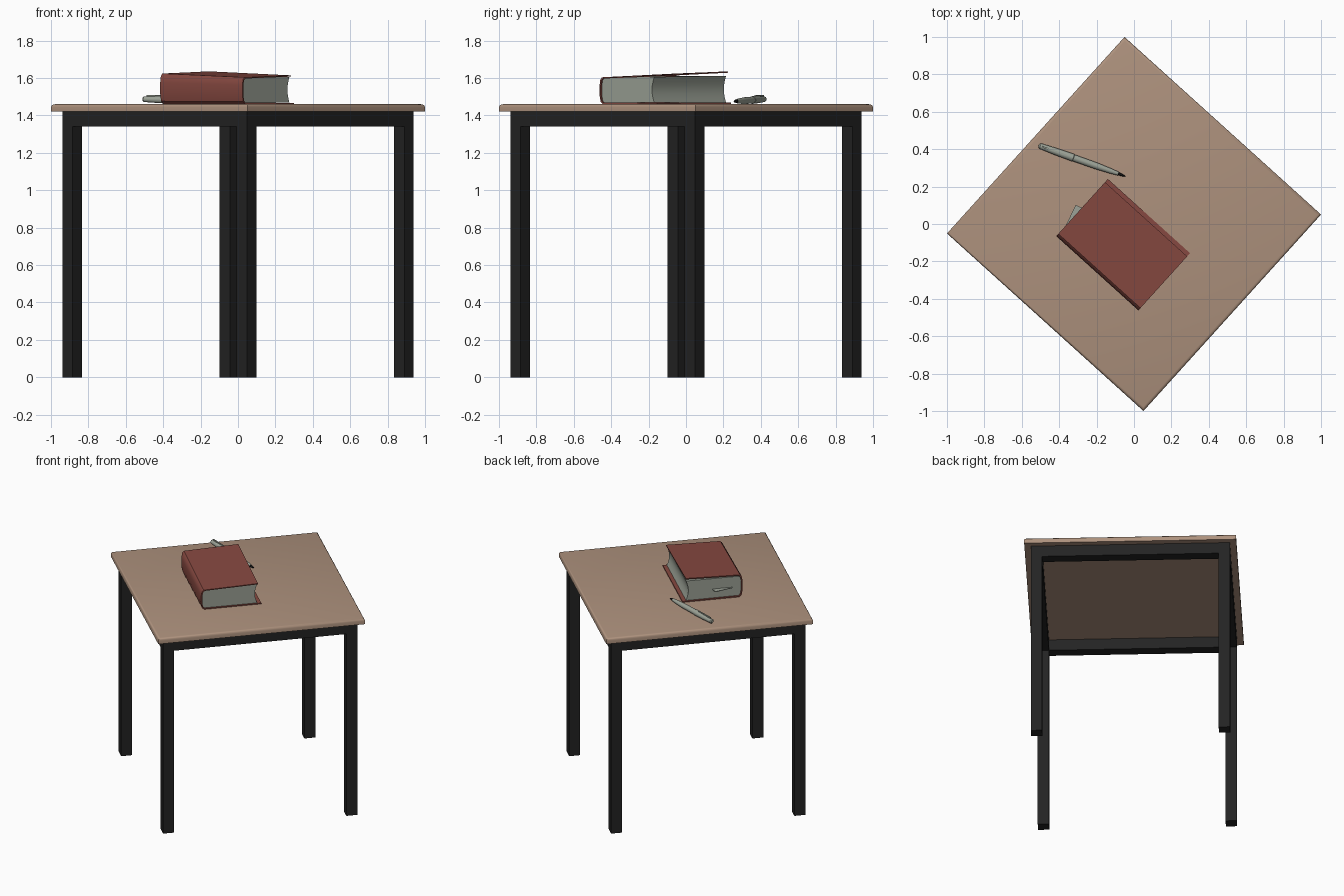
import bpy, bmesh, math
from mathutils import Matrix, Vector

if "Cube" in bpy.data.objects:
    bpy.data.objects.remove(bpy.data.objects["Cube"])

# The table and the book share one turn about z
TURN = Matrix.Rotation(math.radians(-42.1), 4, 'Z')


def material(name, rgb):
    m = bpy.data.materials.new(name)
    m.use_nodes = True
    m.diffuse_color = (*rgb, 1)
    bsdf = next(n for n in m.node_tree.nodes if n.type == 'BSDF_PRINCIPLED')
    bsdf.inputs["Base Color"].default_value = (*rgb, 1)
    return m


WOOD = material("tan wood", (0.42, 0.285, 0.205))
METAL = material("black metal", (0.017, 0.017, 0.017))
COVER = material("red cloth", (0.24, 0.066, 0.052))
PAPER = material("grey paper", (0.335, 0.365, 0.31))
INK = material("pen tip black", (0.008, 0.008, 0.008))


def finish(name, bm, mats, matrix=TURN, smooth=False):
    bmesh.ops.recalc_face_normals(bm, faces=bm.faces)
    mesh = bpy.data.meshes.new(name)
    bm.to_mesh(mesh)
    bm.free()
    for m in mats:
        mesh.materials.append(m)
    ob = bpy.data.objects.new(name, mesh)
    bpy.context.collection.objects.link(ob)
    ob.matrix_world = matrix
    if smooth:
        bpy.ops.object.select_all(action='DESELECT')
        ob.select_set(True)
        bpy.context.view_layer.objects.active = ob
        bpy.ops.object.shade_smooth_by_angle(angle=math.radians(35))
    return ob


def box(name, lo, hi, mat, matrix=TURN):
    bm = bmesh.new()
    lo, hi = Vector(lo), Vector(hi)
    place = Matrix.Translation((lo + hi) / 2) @ Matrix.Diagonal((*(hi - lo), 1))
    bmesh.ops.create_cube(bm, size=1, matrix=place)
    return finish(name, bm, [mat], matrix)


def sweep(name, profile, u0, u1, mat, tilt):
    """Extrude a closed (v, z) profile along u, tilting its upper part."""
    bm = bmesh.new()
    base = bm.faces.new([bm.verts.new((u0, v, z)) for v, z in profile])
    new = bmesh.ops.extrude_face_region(bm, geom=[base])["geom"]
    for e in new:
        if isinstance(e, bmesh.types.BMVert):
            e.co.x = u1
    for vert in bm.verts:
        vert.co.z -= tilt * vert.co.x * (vert.co.z - TOP) / 0.15
    return finish(name, bm, [mat], TURN, True)


# Tabletop with a rounded upper rim
HALF, TOP, UNDER = 0.708, 1.46, 1.42
bm = bmesh.new()
bmesh.ops.create_cube(bm, size=1, matrix=Matrix.Translation((0, 0, (TOP + UNDER) / 2))
                      @ Matrix.Diagonal((2 * HALF, 2 * HALF, TOP - UNDER, 1)))
rim = [e for e in bm.edges if all(v.co.z > TOP - 0.01 for v in e.verts)]
bmesh.ops.bevel(bm, geom=rim, offset=0.016, segments=3, profile=0.5, affect='EDGES')
finish("tabletop", bm, [WOOD], TURN, True)

# Legs and the rails between them, one of each per quarter turn
OUT, T = 0.665, 0.075
for i, side in enumerate(("front", "right", "back", "left")):
    quarter = TURN @ Matrix.Rotation(i * math.pi / 2, 4, 'Z')
    box(side + "_leg", (OUT - T, -OUT, 0), (OUT, T - OUT, UNDER), METAL, quarter)
    box(side + "_rail", (T - OUT, -OUT, 1.34), (OUT - T, T - OUT, UNDER), METAL, quarter)

# Book cover: bottom board, rounded spine and slightly raised top board
outer = [(0.085, 1.461), (-0.305, 1.461), (-0.32, 1.475), (-0.327, 1.51), (-0.327, 1.57),
         (-0.322, 1.602), (-0.31, 1.615), (-0.1, 1.621), (0.062, 1.626)]
inner = [(0.062, 1.619), (-0.1, 1.614), (-0.302, 1.608), (-0.313, 1.598), (-0.319, 1.57),
         (-0.319, 1.51), (-0.312, 1.478), (-0.302, 1.469), (0.085, 1.468)]
sweep("book_cover", outer + inner, -0.265, 0.327, COVER, 0.033)

# Page block with a hollow fore edge
arc = [(0.058 - 0.016 * math.sin(math.pi * t / 6), 1.468 + 0.141 * t / 6) for t in range(7)]
back = [(-0.302, 1.607), (-0.313, 1.598), (-0.319, 1.57), (-0.319, 1.51),
        (-0.312, 1.478), (-0.302, 1.468)]
sweep("book_pages", arc + back, -0.255, 0.318, PAPER, 0.01)

# Loose slip of paper poking out of the page end
bm = bmesh.new()
slip = bm.faces.new([bm.verts.new((x, y, 1.53)) for x, y in
                     ((-0.37, -0.02), (-0.20, -0.02), (-0.275, 0.085), (-0.312, 0.102))])
lift = bmesh.ops.extrude_face_region(bm, geom=[slip])["geom"]
bmesh.ops.translate(bm, vec=(0, 0, 0.004),
                    verts=[g for g in lift if isinstance(g, bmesh.types.BMVert)])
finish("paper_slip", bm, [PAPER], Matrix())

# Pen: lathed body with a cap, a step at the joint and a dark tip
PEN = (Matrix.Translation((-0.2775, 0.3375, 1.481))
       @ Matrix.Rotation(math.radians(-19.5), 4, 'Z')
       @ Matrix.Rotation(math.radians(1.4), 4, 'Y'))
shape = [(-0.247, 0), (-0.245, 0.009), (-0.238, 0.015), (-0.15, 0.019), (-0.05, 0.0205),
         (-0.048, 0.0185), (0.08, 0.018), (0.16, 0.014), (0.205, 0.010),
         (0.207, 0.008), (0.23, 0.006), (0.247, 0)]
bm = bmesh.new()
line = [bm.verts.new((x, 0, r)) for x, r in shape]
edges = [bm.edges.new(pair) for pair in zip(line, line[1:])]
bmesh.ops.spin(bm, geom=line + edges, axis=(1, 0, 0), cent=(0, 0, 0),
               angle=2 * math.pi, steps=20)
bmesh.ops.remove_doubles(bm, verts=bm.verts, dist=0.0002)
for f in bm.faces:
    f.material_index = int(f.calc_center_median().x > 0.204)
    f.smooth = True
finish("pen", bm, [PAPER, INK], PEN, True)
box("pen_clip", (-0.225, -0.004, 0.014), (-0.09, 0.004, 0.024), PAPER, PEN)
